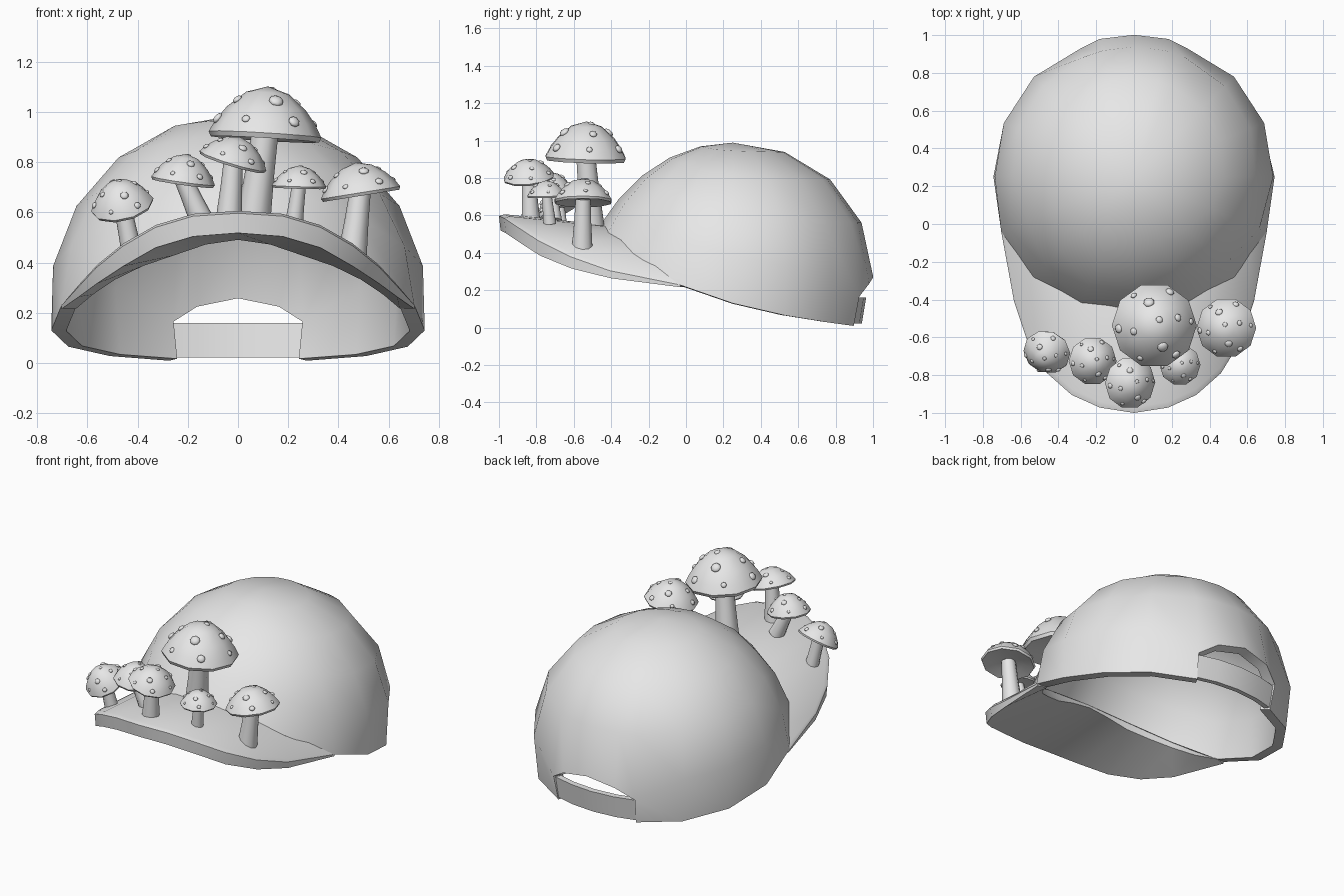
import bpy, bmesh, math
from mathutils import Vector, Matrix

if "Cube" in bpy.data.objects:
    bpy.data.objects.remove(bpy.data.objects["Cube"])

grey = bpy.data.materials.new("plain grey")
grey.diffuse_color = (0.8, 0.8, 0.8, 1)
grey.use_nodes = True
grey.node_tree.nodes["Principled BSDF"].inputs["Base Color"].default_value = grey.diffuse_color


def finish(bm, name, angle=40, wall=0):
    bmesh.ops.recalc_face_normals(bm, faces=bm.faces)
    me = bpy.data.meshes.new(name)
    bm.to_mesh(me)
    bm.free()
    me.materials.append(grey)
    ob = bpy.data.objects.new(name, me)
    bpy.context.collection.objects.link(ob)
    bpy.ops.object.select_all(action='DESELECT')
    ob.select_set(True)
    bpy.context.view_layer.objects.active = ob
    if wall:
        sol = ob.modifiers.new("thickness", 'SOLIDIFY')
        sol.thickness, sol.offset = wall, -1
        bpy.ops.object.modifier_apply(modifier=sol.name)
    bpy.ops.object.shade_smooth_by_angle(angle=math.radians(angle))
    return ob


def bridge(bm, rows, closed=False):
    """Quads between neighbouring rows of vertices."""
    n = len(rows[0])
    for a, b in zip(rows, rows[1:]):
        for i in range(n if closed else n - 1):
            j = (i + 1) % n
            if a[i] and a[j] and b[i] and b[j]:
                bm.faces.new((a[i], a[j], b[j], b[i]))


# Crown: part of a sphere trimmed by a sloping rim
C, R = Vector((0, 0.25, 0.237)), 0.752
RIM = [(-0.6, 0.68), (-0.45, 0.55), (-0.4, 0.5), (-0.2, 0.335), (-0.02, 0.22),
       (0.25, 0.13), (0.5, 0.07), (0.9, 0.005)]


def rim_z(y):
    for (y0, z0), (y1, z1) in zip(RIM, RIM[1:]):
        if y <= y1:
            return z0 + (z1 - z0) * (y - y0) / (y1 - y0)
    return RIM[-1][1]


def on_sphere(az, th, r=R):
    # az is measured from the front, th from the top
    return C + r * Vector((math.sin(th) * math.sin(az), -math.sin(th) * math.cos(az), math.cos(th)))


def rim_angle(az):
    lo, hi = 0.5, 2.2
    for _ in range(40):
        mid = (lo + hi) / 2
        p = on_sphere(az, mid)
        if p.z > rim_z(p.y):
            lo = mid
        else:
            hi = mid
    return lo


# columns around the crown; those at the back stop at an arch
ARCH = {157: 0.165, 166: 0.235, 180: 0.27, 194: 0.235, 203: 0.165}
RINGS = 5
bm = bmesh.new()
top = bm.verts.new(on_sphere(0, 0))
rows = [[] for _ in range(RINGS)]
for d in [22.5 * k for k in range(7)] + list(ARCH) + [22.5 * k for k in range(10, 16)]:
    az = math.radians(d)
    end = rim_angle(az)
    for i in range(RINGS):
        th = end * (i + 1) / RINGS
        if d in ARCH and i == 3:
            th = math.acos((ARCH[d] - C.z) / R)
        if d in ARCH and i == 4 and 160 < d < 200:
            rows[i].append(None)
            continue
        # slight flare at the front rim, fuller upper back, tucked-in opening corners
        flare = (0, 0, 0, 0.008, 0.03)[i] * max(0, math.cos(az))
        flare += (0.004, 0.012, 0.012, 0, 0)[i] * max(0, -math.cos(az))
        if d in (157, 203) and i > 2:
            flare -= 0.018
        rows[i].append(bm.verts.new(on_sphere(az, th, R * (1 + flare))))
n = len(rows[0])
for i in range(n):
    bm.faces.new((top, rows[0][i], rows[0][(i + 1) % n]))
bridge(bm, rows, True)
finish(bm, "crown", 50, 0.06)

# Brim: ruled from the crown rim to a curved lip, thinning to the sides
EDGE = [(0, -1.0, 0.597, 0.078), (0.18, -0.972, 0.585, 0.08), (0.33, -0.905, 0.54, 0.08),
        (0.46, -0.79, 0.465, 0.08), (0.565, -0.62, 0.38, 0.065), (0.635, -0.41, 0.305, 0.042),
        (0.705, -0.03, 0.228, 0.014)]
DROP = (0.04, 0.055, 0.08, 0.08, 0.07, 0.05, 0.02)
bm = bmesh.new()
sections = []
for k in range(-6, 7):
    x, y, z, t = EDGE[abs(k)]
    lip = Vector((math.copysign(x, k), y, z))
    az = math.radians(11.25 * k)
    th = rim_angle(az)
    seam, under = on_sphere(az, th - 0.02, R - 0.01), on_sphere(az, th + DROP[abs(k)], R - 0.055)
    inward = (seam - lip).normalized() * min(0.03, (seam - lip).length * 0.4)
    bevel = lip + inward + Vector((0, 0, t * 0.15))
    low = lip + inward * 0.3 - Vector((0, 0, t))
    sections.append([bm.verts.new(p) for p in (seam, bevel, lip, low, under)])
bridge(bm, sections, True)
bm.faces.new(sections[0])
bm.faces.new(sections[-1])
finish(bm, "brim", 25)

# Back strap: curved band across the opening
bm = bmesh.new()
rows = []
for x, y in ((-0.285, 0.912), (-0.15, 0.947), (0, 0.96), (0.15, 0.947), (0.285, 0.912)):
    rows.append([bm.verts.new(p) for p in ((x, y - 0.05, 0.022), (x, y - 0.035, 0.16),
                                           (x, y + 0.003, 0.16), (x, y - 0.02, 0.022))])
bridge(bm, rows, True)
bm.faces.new(rows[0])
bm.faces.new(rows[-1])
finish(bm, "back_strap", 30)


# Mushrooms
CAP = [(0.0, 0.1), (0.55, 0.05), (0.96, -0.04), (1.0, 0.05), (0.885, 0.27), (0.7, 0.52), (0.38, 0.8), (0, 0.92)]


def lathe(bm, profile, sides, mat):
    rows = []
    for r, z in profile:
        n = 1 if r == 0 else sides
        rows.append([bm.verts.new(mat @ Vector((r * math.cos(math.tau * i / sides),
                                                r * math.sin(math.tau * i / sides), z))) for i in range(n)])
    for a, b in zip(rows, rows[1:]):
        for i in range(sides):
            j = (i + 1) % sides
            quad = [a[i % len(a)], a[j % len(a)], b[j % len(b)], b[i % len(b)]]
            bm.faces.new(list(dict.fromkeys(quad)))


def mushroom(name, base, centre, radius, axis, r0, r1, squash=0.87):
    base, centre, axis = Vector(base), Vector(centre), Vector(axis).normalized()
    turn = Vector((0, 0, 1)).rotation_difference(axis).to_matrix().to_4x4()
    mat = Matrix.Translation(centre) @ turn @ Matrix.Diagonal((radius, radius, radius * squash, 1))
    # stem
    bm = bmesh.new()
    d = centre + axis * radius * 0.1 - base
    m = Matrix.Translation(base) @ Vector((0, 0, 1)).rotation_difference(d).to_matrix().to_4x4()
    lathe(bm, [(0, -0.015), (r0, -0.015), ((r0 + r1) * 0.48, d.length / 2), (r1, d.length), (0, d.length)], 10, m)
    finish(bm, name + "_stem")
    # cap
    bm = bmesh.new()
    lathe(bm, CAP, 10, mat)
    finish(bm, name + "_cap", 50)
    # raised spots
    bm = bmesh.new()
    for count, r, z, tilt, size, off in ((1, 0.13, 0.87, 0.25, 0.1, 1.0), (4, 0.55, 0.65, 0.7, 0.11, 0.3),
                                         (6, 0.86, 0.29, 0.95, 0.09, 0.1)):
        for i in range(count):
            s = size * (1.2 if i % 2 else 0.85)
            m = (mat @ Matrix.Rotation(off + math.tau * i / count, 4, 'Z') @ Matrix.Translation((r, 0, z))
                 @ Matrix.Rotation(tilt, 4, 'Y') @ Matrix.Diagonal((s, s, s * 0.55, 1)))
            bmesh.ops.create_uvsphere(bm, u_segments=8, v_segments=6, radius=1, matrix=m)
    finish(bm, name + "_spots", 60)


mushroom("large_mushroom", (0.06, -0.505, 0.56), (0.107, -0.537, 0.90), 0.225, (0.06, 0.03, 1), 0.07, 0.053, 0.98)
mushroom("front_mushroom", (-0.035, -0.83, 0.59), (-0.022, -0.84, 0.80), 0.139, (0.3, -0.1, 1), 0.052, 0.038, 0.82)
mushroom("left_mushroom", (-0.15, -0.71, 0.58), (-0.22, -0.725, 0.72), 0.128, (0.14, -0.05, 1), 0.048, 0.036, 0.97)
mushroom("outer_left_mushroom", (-0.425, -0.66, 0.45), (-0.46, -0.675, 0.625), 0.127, (-0.2, -0.45, 0.85), 0.042, 0.035, 0.97)
mushroom("small_mushroom", (0.225, -0.73, 0.57), (0.243, -0.745, 0.70), 0.109, (0.03, -0.02, 1), 0.036, 0.028)
mushroom("right_mushroom", (0.457, -0.555, 0.44), (0.49, -0.55, 0.672), 0.16, (-0.16, 0.0, 1), 0.058, 0.042)
